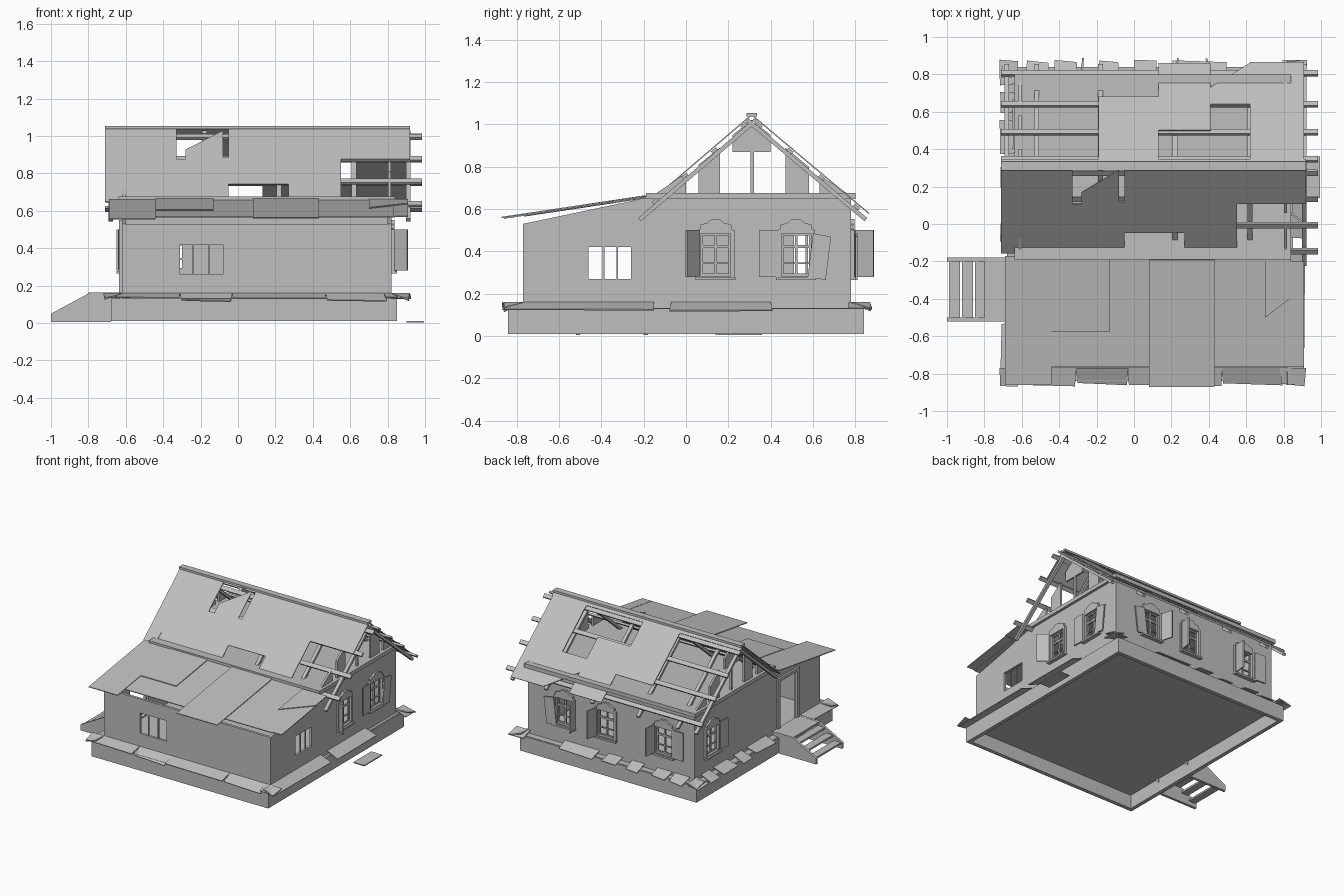
import bpy, random
from math import radians, sqrt
from mathutils import Matrix, Vector

random.seed(4)
if "Cube" in bpy.data.objects:
    bpy.data.objects.remove(bpy.data.objects["Cube"])

GREY = (0.52, 0.52, 0.52, 1)
mat = bpy.data.materials.new("weathered_grey")
mat.use_nodes = True
mat.diffuse_color = GREY
mat.node_tree.nodes["Principled BSDF"].inputs["Base Color"].default_value = GREY


def rect(u0, u1, v0, v1):
    return [(u0, v0), (u1, v0), (u1, v1), (u0, v1)]


def sheet(name, outlines, thick, m, off=0):
    """Flat board from outlines (inner ones are holes), placed by matrix m."""
    cu = bpy.data.curves.new(name, 'CURVE')
    cu.dimensions, cu.fill_mode, cu.extrude = '2D', 'BOTH', thick / 2
    for pts in outlines:
        sp = cu.splines.new('POLY')
        sp.points.add(len(pts) - 1)
        for p, (u, v) in zip(sp.points, pts):
            p.co = (u, v, off, 1)
        sp.use_cyclic_u, sp.use_smooth = True, False
    tmp = bpy.data.objects.new(name, cu)
    me = bpy.data.meshes.new_from_object(tmp)
    bpy.data.objects.remove(tmp)
    bpy.data.curves.remove(cu)
    me.transform(m)
    me.materials.clear()
    me.materials.append(mat)
    ob = bpy.data.objects.new(name, me)
    bpy.context.collection.objects.link(ob)
    return ob


def wall_frame(turn, dist):
    """u runs along the wall, v is up, w points outward."""
    return (Matrix.Rotation(radians(90 * turn), 4, 'Z') @ Matrix.Rotation(radians(90), 4, 'X')
            @ Matrix.Translation((0, 0, dist)))


def slope_frame(s, y0, z0):
    """Plan coordinates x, y projected on a plane with rise s per y."""
    n = Vector((0, -s, 1)) / sqrt(1 + s * s)
    return Matrix(((1, 0, n.x, 0), (0, 1, n.y, 0), (0, s, n.z, z0 - s * y0), (0, 0, 0, 1)))


FRONT, RIGHT = wall_frame(0, 0.77), wall_frame(1, 0.82)
BACK, LEFT = wall_frame(2, 0.78), wall_frame(3, 0.62)
FLAT = Matrix.Identity(4)

# foundation ring, floor and attic floor
sheet("foundation", [rect(-0.68, 0.85, -0.84, 0.84), rect(-0.65, 0.82, -0.81, 0.81)], 0.12, FLAT, 0.07)
sheet("floor", [rect(-0.67, 0.84, -0.83, 0.83)], 0.015, FLAT, 0.125)
sheet("attic_floor", [rect(-0.64, 0.84, -0.19, 0.8)], 0.03, FLAT, 0.662)


# walls with openings
def opening(u):
    return rect(u - 0.07, u + 0.07, 0.285, 0.485)


def side_profile(f):
    return [(f * y, z) for y, z in ((-0.77, 0.13), (0.78, 0.13), (0.78, 0.65), (-0.2, 0.65), (-0.77, 0.53))]


right_windows, back_windows, left_windows = (0.14, 0.52), (-0.5, -0.14, 0.36), (-0.57,)
front_gap, side_gap = rect(-0.31, -0.08, 0.26, 0.42), rect(-0.46, -0.26, 0.27, 0.42)
door_gap = rect(0.25, 0.48, 0.14, 0.53)
T = 0.02
sheet("front_wall", [rect(-0.62, 0.82, 0.13, 0.53), front_gap], T, FRONT, -T / 2)
sheet("back_wall", [rect(-0.82, 0.62, 0.13, 0.65)] + [opening(u) for u in back_windows], T, BACK, -T / 2)
sheet("right_wall", [side_profile(1), side_gap] + [opening(u) for u in right_windows], T, RIGHT, -T / 2)
sheet("left_wall", [side_profile(-1), door_gap] + [opening(u) for u in left_windows], T, LEFT, -T / 2)
for u in (-0.24, -0.155):
    sheet("front_window_bar", [rect(u - 0.004, u + 0.004, 0.26, 0.42)], 0.01, FRONT, -0.01)
for u in (-0.39, -0.325):
    sheet("side_window_bar", [rect(u - 0.004, u + 0.004, 0.27, 0.42)], 0.01, RIGHT, -0.01)
sheet("door_frame", [rect(0.23, 0.5, 0.14, 0.55), rect(0.26, 0.47, 0.14, 0.525)], 0.02, LEFT, 0.005)


# ornate windows
def window(m, u):
    half = [(0.09, 0.27), (0.09, 0.5), (0.075, 0.505), (0.075, 0.525), (0.04, 0.535), (0.02, 0.552)]
    outer = [(u + a, z) for a, z in half] + [(u - a, z) for a, z in reversed(half)]
    sheet("window_surround", [outer, opening(u)], 0.016, m, 0.008)
    panes = [rect(u + s - 0.027, u + s + 0.027, a, b) for s in (-0.033, 0.033)
             for a, b in ((0.295, 0.34), (0.348, 0.415), (0.43, 0.476))]
    sheet("window_sash", [opening(u)] + panes, 0.012, m, -0.01)
    sheet("window_sill", [rect(u - 0.095, u + 0.095, 0.265, 0.278)], 0.03, m, 0.015)


def shutter(m, hinge, angle):
    h = m @ Matrix.Translation((hinge, 0, 0.018)) @ Matrix.Rotation(radians(-angle), 4, 'Y')
    sheet("shutter", [rect(0, 0.09, 0.28, 0.5)], 0.01, h)


for m, spots in ((RIGHT, right_windows), (BACK, back_windows), (LEFT, left_windows)):
    for u in spots:
        window(m, u)
for m, hinge, angle in ((RIGHT, 0.06, 130), (RIGHT, 0.435, 178), (BACK, -0.41, 75), (BACK, -0.22, 100),
                        (BACK, 0.28, 95), (BACK, 0.45, 4), (LEFT, -0.49, 4)):
    shutter(m, hinge, angle)
hanging = [(0.08, 0.485), (0.165, 0.47), (0.14, 0.265), (0.055, 0.28)]
sheet("hanging_shutter", [[(0.52 + a, z) for a, z in hanging]], 0.01, RIGHT, 0.025)
sheet("hanging_shutter", [[(-0.5 - a, z) for a, z in hanging]], 0.01, BACK, 0.025)

# open gables
for m, f in ((RIGHT, 1), (LEFT, -1)):
    boards = [[(-0.14, 0.675), (0, 0.675), (0, 0.77)], [(0.06, 0.675), (0.16, 0.675), (0.16, 0.89), (0.06, 0.81)],
              [(0.22, 0.87), (0.4, 0.87), (0.4, 0.95), (0.31, 1.02), (0.22, 0.95)],
              [(0.47, 0.675), (0.58, 0.675), (0.58, 0.8), (0.47, 0.89)], [(0.63, 0.675), (0.76, 0.675), (0.63, 0.76)],
              rect(0.305, 0.322, 0.675, 1.02)]
    for b in boards:
        sheet("gable_board", [[(f * y, z) for y, z in b]], 0.015, m, -0.01)

# main roof: rafters, battens and surviving panels
SF, SB = slope_frame(0.855, 0.31, 1.045), slope_frame(-0.84, 0.31, 1.045)
for x in (-0.68, -0.52, -0.18, 0.22, 0.62, 0.91):
    sheet("front_rafter", [rect(x - 0.013, x + 0.013, -0.16 if x < 0.9 else -0.24, 0.31)], 0.02, SF, -0.032)
    sheet("back_rafter", [rect(x - 0.013, x + 0.013, 0.31, 0.87)], 0.02, SB, -0.032)
for y in (-0.155, -0.015, 0.125, 0.265):
    sheet("front_batten", [rect(-0.66 if y > -0.1 else 0.5, 0.985, y - 0.012, y + 0.012)], 0.015, SF, -0.014)
for y in (0.355, 0.5, 0.65, 0.815):
    sheet("back_batten", [rect(-0.71, 0.985, y - 0.012, y + 0.012)], 0.015, SB, -0.014)
front_panels = [rect(-0.71, -0.33, -0.155, 0.31), rect(-0.33, -0.28, -0.155, 0.11),
                [(-0.28, -0.155), (-0.05, -0.155), (-0.05, 0.12), (-0.08, 0.12), (-0.08, 0.29), (-0.28, 0.17)],
                rect(-0.05, 0.27, -0.045, 0.31), rect(0.27, 0.55, -0.16, 0.31), rect(0.55, 0.92, 0.11, 0.31)]
back_panels = [rect(-0.19, 0.13, 0.31, 0.68), rect(0.13, 0.41, 0.5, 0.86), rect(0.62, 0.91, 0.31, 0.865),
               [(0.41, 0.64), (0.62, 0.64), (0.62, 0.86), (0.54, 0.81), (0.41, 0.73)],
               rect(-0.71, 0.92, 0.31, 0.345)]
for p in front_panels:
    sheet("front_roof_panel", [p], 0.006, SF)
for p in back_panels:
    sheet("back_roof_panel", [p], 0.006, SB)
sheet("ridge_cap", [rect(-0.71, 0.92, 0.285, 0.335)], 0.016, FLAT, 1.045)

# lean-to roof of overlapping sheets
SL = slope_frame(0.15, -0.2, 0.652)
lean = [rect(-0.69, -0.44, -0.86, -0.17), rect(-0.44, -0.13, -0.575, -0.17), rect(-0.45, 0.1, -0.765, -0.17),
        rect(0.08, 0.43, -0.87, -0.19), rect(0.42, 0.84, -0.765, -0.17),
        [(0.7, -0.5), (0.91, -0.34), (0.91, -0.2), (0.7, -0.2)], rect(0.83, 0.91, -0.76, -0.33)]
for i, p in enumerate(lean):
    sheet("lean_roof_sheet", [p], 0.006, SL, (0.004, 0.008, 0, 0.009, 0, 0.008, 0.002)[i])


# broken flashing along the plinth
def flashing(m, pieces):
    for u0, u1, drop in pieces:
        h = m @ Matrix.Translation((0, 0.158, 0)) @ Matrix.Rotation(radians(drop), 4, 'X')
        j = random.uniform(-0.01, 0.01)
        sheet("flashing", [[(u0, 0), (u1, 0), (u1 + j, 0.1), (u0 - j, 0.095 + j)]], 0.006, h)


flashing(FRONT, [(-0.72, -0.31, 104), (-0.31, -0.03, 115), (-0.03, 0.47, 106), (0.47, 0.8, 114), (0.78, 0.92, 104)])
flashing(RIGHT, [(-0.86, -0.15, 110), (-0.07, 0.4, 112), (0.77, 0.87, 106)])
flashing(BACK, [(-0.92, -0.8, 106), (-0.5, -0.2, 110), (-0.12, 0, 104), (0.08, 0.19, 112),
                (0.3, 0.43, 106), (0.45, 0.58, 112), (0.62, 0.71, 104)])
flashing(LEFT, [(-0.87, -0.75, 106), (-0.7, -0.6, 112), (-0.55, -0.38, 106), (-0.3, -0.2, 112),
                (-0.14, 0.1, 106), (0.53, 0.87, 108)])

# entrance steps
side = [(-1, 0.005), (-1, 0.05), (-0.79, 0.163), (-0.62, 0.163), (-0.68, 0.005)]
for w in (-0.19, -0.51):
    sheet("step_side", [side], 0.02, Matrix.Rotation(radians(90), 4, 'X'), -w)
for x0, x1, z in ((-0.99, -0.93, 0.045), (-0.92, -0.86, 0.085), (-0.85, -0.79, 0.125), (-0.8, -0.62, 0.155)):
    sheet("step_tread", [rect(x0, x1, -0.51, -0.19)], 0.014, FLAT, z)

# fallen board on the ground
sheet("fallen_shutter", [rect(0.9, 0.995, 0.14, 0.36)], 0.008, FLAT, 0.008)
